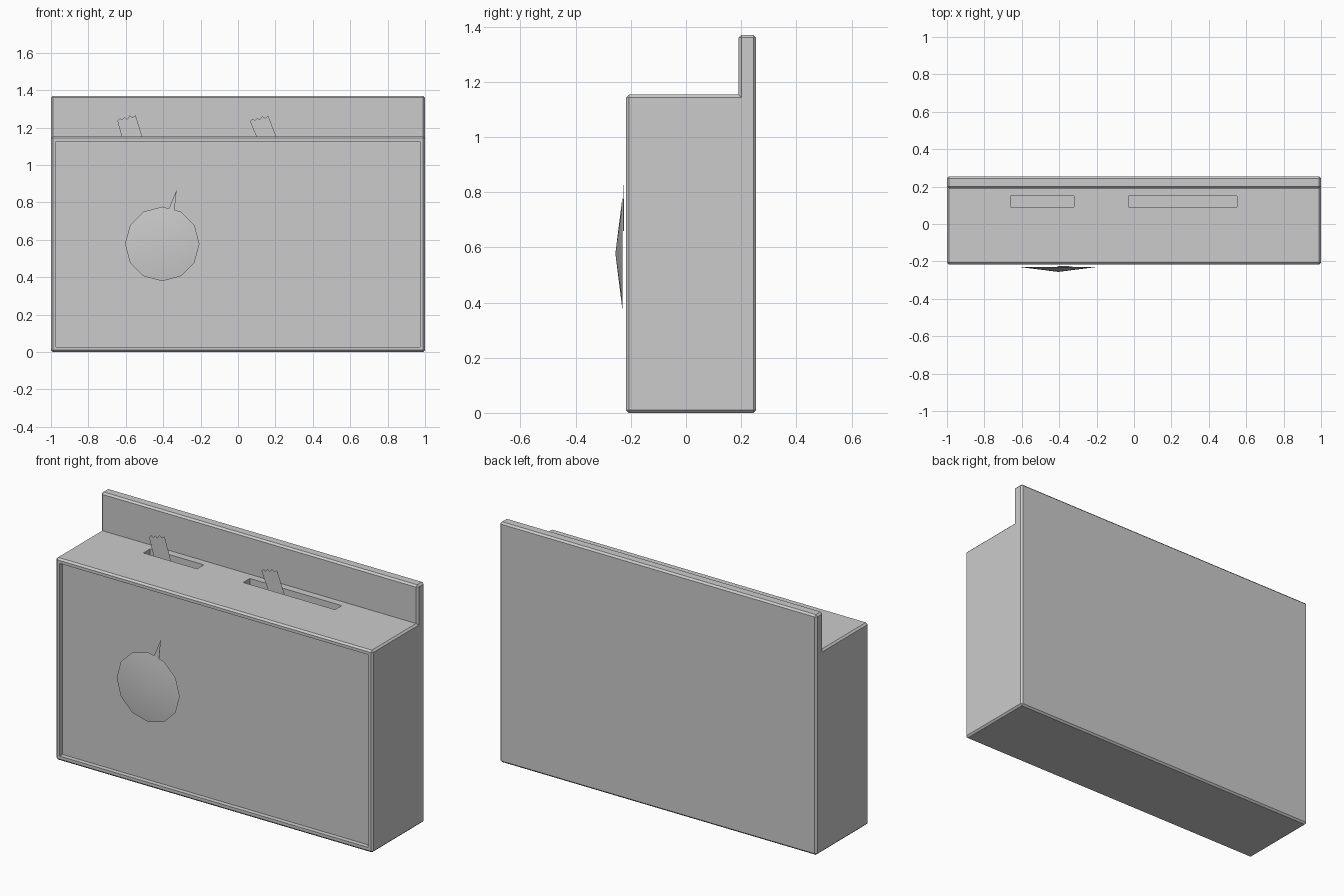
import bpy, bmesh, math

if "Cube" in bpy.data.objects:
    bpy.data.objects.remove(bpy.data.objects["Cube"])


def finish(name, bm):
    bmesh.ops.recalc_face_normals(bm, faces=bm.faces)
    me = bpy.data.meshes.new(name)
    bm.to_mesh(me)
    bm.free()
    ob = bpy.data.objects.new(name, me)
    bpy.context.collection.objects.link(ob)
    return ob


def flat_shape(name, pts, y):
    """Flat polygon in the xz plane."""
    bm = bmesh.new()
    bm.faces.new([bm.verts.new((x, y, z)) for x, z in pts])
    return finish(name, bm)


def smooth(ob, angle):
    bpy.ops.object.select_all(action='DESELECT')
    ob.select_set(True)
    bpy.context.view_layer.objects.active = ob
    bpy.ops.object.shade_smooth_by_angle(angle=math.radians(angle))


# Body: L-shaped side profile swept along x, with a raised back panel
BACK_Y, TOP_Z = 0.191, 1.153
bm = bmesh.new()
profile = [(-0.217, 0), (0.254, 0), (0.254, 1.37), (BACK_Y, 1.37), (BACK_Y, TOP_Z), (-0.217, TOP_Z)]
face = bm.faces.new([bm.verts.new((-1, y, z)) for y, z in profile])
ext = bmesh.ops.extrude_face_region(bm, geom=[face])
bmesh.ops.translate(bm, vec=(2, 0, 0), verts=[v for v in ext["geom"] if isinstance(v, bmesh.types.BMVert)])
bmesh.ops.recalc_face_normals(bm, faces=bm.faces)
inner = lambda v: abs(v.co.y - BACK_Y) < 1e-4 and abs(v.co.z - TOP_Z) < 1e-4
edges = [e for e in bm.edges if not all(inner(v) for v in e.verts)]
bmesh.ops.bevel(bm, geom=edges, offset=0.01, segments=1, affect='EDGES', profile=0.5)

# Recessed front panel inside a narrow rim
bm.normal_update()
front = max((f for f in bm.faces if f.normal.y < -0.99 and f.calc_center_median().y < -0.2),
            key=lambda f: f.calc_area())
bmesh.ops.inset_individual(bm, faces=[front], thickness=0.024)
bmesh.ops.inset_individual(bm, faces=[front], thickness=0.001, depth=-0.025)
body = finish("body", bm)

# Deep slots cut into the top
for i, (x0, x1) in enumerate([(-0.66, -0.32), (-0.03, 0.55)]):
    bm = bmesh.new()
    bmesh.ops.create_cube(bm, size=1)
    bmesh.ops.scale(bm, vec=(x1 - x0, 0.06, 1.6), verts=bm.verts)
    bmesh.ops.translate(bm, vec=((x0 + x1) / 2, 0.12, TOP_Z), verts=bm.verts)
    cutter = finish(f"slot_cutter_{i + 1}", bm)
    cutter.hide_render = True
    cutter.hide_set(True)
    mod = body.modifiers.new("slot", 'BOOLEAN')
    mod.object = cutter
    mod.operation = 'DIFFERENCE'
    mod.solver = 'EXACT'

# Torn tabs leaning out of the slots
jag = [(0, 0), (0.014, 0.014), (0.025, 0.005), (0.04, 0.02), (0.052, 0.009),
       (0.066, 0.028), (0.08, 0.018), (0.098, 0.029)]
for i, (left, right, top) in enumerate([((-0.585, 1.02), (-0.472, 1.02), (-0.645, 1.236)),
                                        ((0.155, 1.02), (0.255, 1.02), (0.064, 1.233))]):
    flat_shape(f"tab_{i + 1}", [right, left] + [(top[0] + x, top[1] + z) for x, z in jag], 0.12)

# Shallow twelve-sided knob on the front
bm = bmesh.new()
n = 12
apex = bm.verts.new((-0.405, -0.256, 0.578))
ring = []
for k in range(n):
    a = math.tau * k / n
    ring.append(bm.verts.new((-0.405 + 0.199 * math.cos(a), -0.231, 0.578 + 0.199 * math.sin(a))))
for k in range(n):
    bm.faces.new((apex, ring[k], ring[(k + 1) % n]))
knob = finish("knob", bm)

# Pointer behind the knob
bm = bmesh.new()
low = [bm.verts.new(p) for p in [(-0.41, -0.224, 0.67), (-0.35, -0.224, 0.66),
                                 (-0.35, -0.229, 0.66), (-0.41, -0.229, 0.67)]]
tip = bm.verts.new((-0.328, -0.226, 0.868))
bm.faces.new(low)
for k in range(4):
    bm.faces.new((low[k], low[(k + 1) % 4], tip))
finish("pointer", bm)

smooth(body, 30)
smooth(knob, 30)
